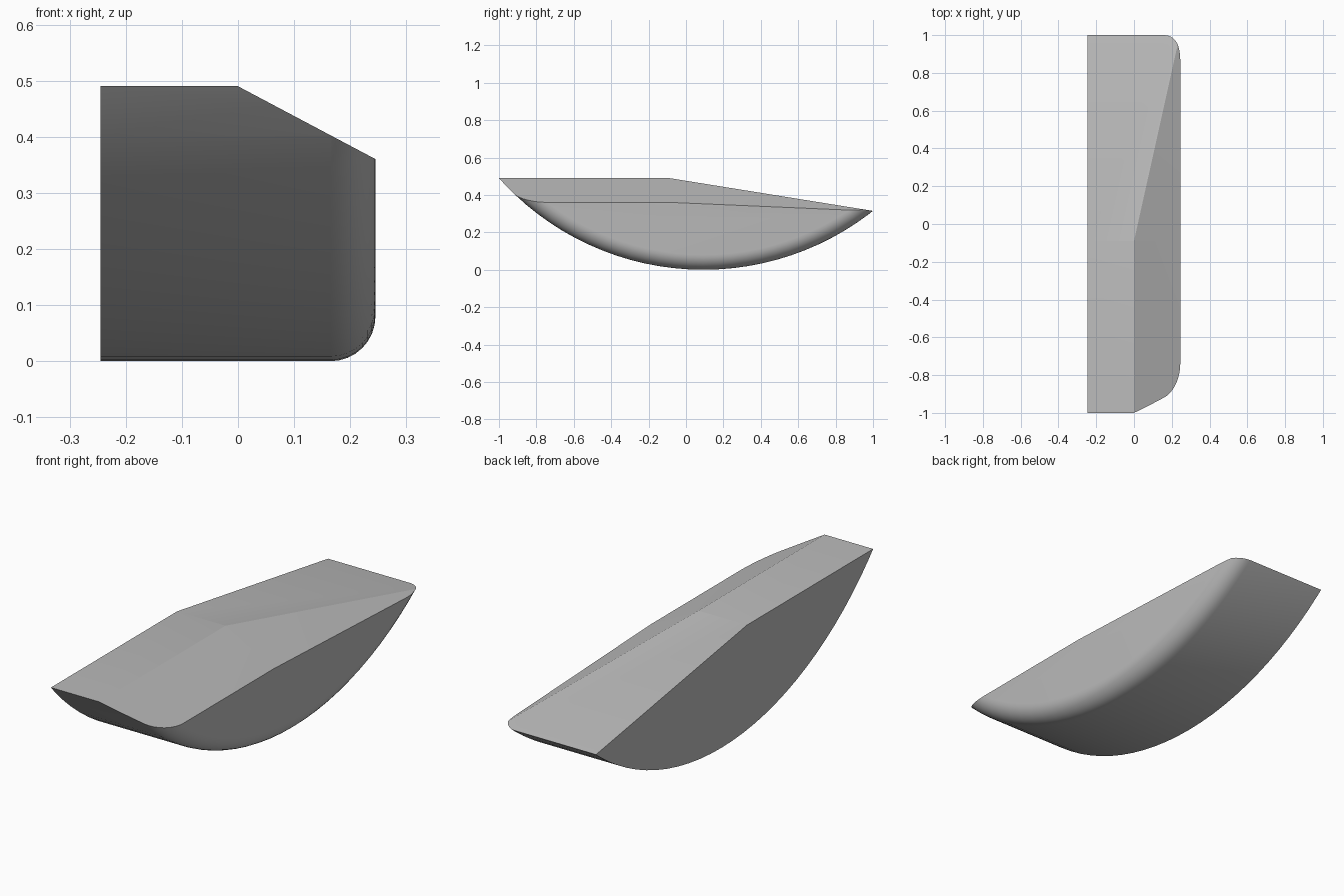
import bpy
import bmesh
import math
from mathutils import Vector

cube = bpy.data.objects.get("Cube")
if cube:
    bpy.data.objects.remove(cube, do_unlink=True)

HALF_WIDTH = 0.245
RADIUS = 1.465
CENTRE_Y = 0.093
FILLET = 0.08
SEGMENTS = 40

grey = bpy.data.materials.new("plain_grey")
grey.use_nodes = True
colour = (0.5, 0.5, 0.5, 1)
grey.diffuse_color = colour
grey.node_tree.nodes["Principled BSDF"].inputs["Base Color"].default_value = colour

# Curved slab: a circle segment extruded across the width
bm = bmesh.new()
profile = []
for i in range(SEGMENTS + 1):
    a = math.radians(-62 + 124 * i / SEGMENTS)
    profile.append(bm.verts.new((-HALF_WIDTH, CENTRE_Y + RADIUS * math.sin(a),
                                 RADIUS * (1 - math.cos(a)))))
face = bm.faces.new(profile)
result = bmesh.ops.extrude_face_region(bm, geom=[face])
outer = [v for v in result["geom"] if isinstance(v, bmesh.types.BMVert)]
bmesh.ops.translate(bm, verts=outer, vec=(2 * HALF_WIDTH, 0, 0))
bmesh.ops.recalc_face_normals(bm, faces=bm.faces)

# Round the curved outer edge
top_z = max(v.co.z for v in bm.verts)
rim = [e for e in bm.edges if all(v.co.x > 0 for v in e.verts)
       and min(v.co.z for v in e.verts) < top_z - 0.001]
bmesh.ops.bevel(bm, geom=rim, offset=FILLET, segments=8, profile=0.5,
                affect='EDGES', clamp_overlap=False)

# Trim the top with planes z = height + slope_x * x + slope_y * (y - ridge)
RIDGE = -0.09
for slope_x, slope_y in ((0, 0), (0, -0.161), (-0.53, 0), (-0.53, -0.043)):
    bmesh.ops.bisect_plane(bm, geom=bm.verts[:] + bm.edges[:] + bm.faces[:],
                           plane_co=(0, RIDGE, 0.49),
                           plane_no=Vector((-slope_x, -slope_y, 1)).normalized(),
                           clear_outer=True)
    border = [e for e in bm.edges if e.is_boundary]
    bmesh.ops.holes_fill(bm, edges=border, sides=0)
bmesh.ops.recalc_face_normals(bm, faces=bm.faces)

mesh = bpy.data.meshes.new("curved_wedge")
bm.to_mesh(mesh)
bm.free()
mesh.materials.append(grey)
wedge = bpy.data.objects.new("curved_wedge", mesh)
bpy.context.collection.objects.link(wedge)

# Smooth the curve, keep the cut edges sharp
bpy.ops.object.select_all(action='DESELECT')
wedge.select_set(True)
bpy.context.view_layer.objects.active = wedge
bpy.ops.object.shade_smooth_by_angle(angle=math.radians(25))
